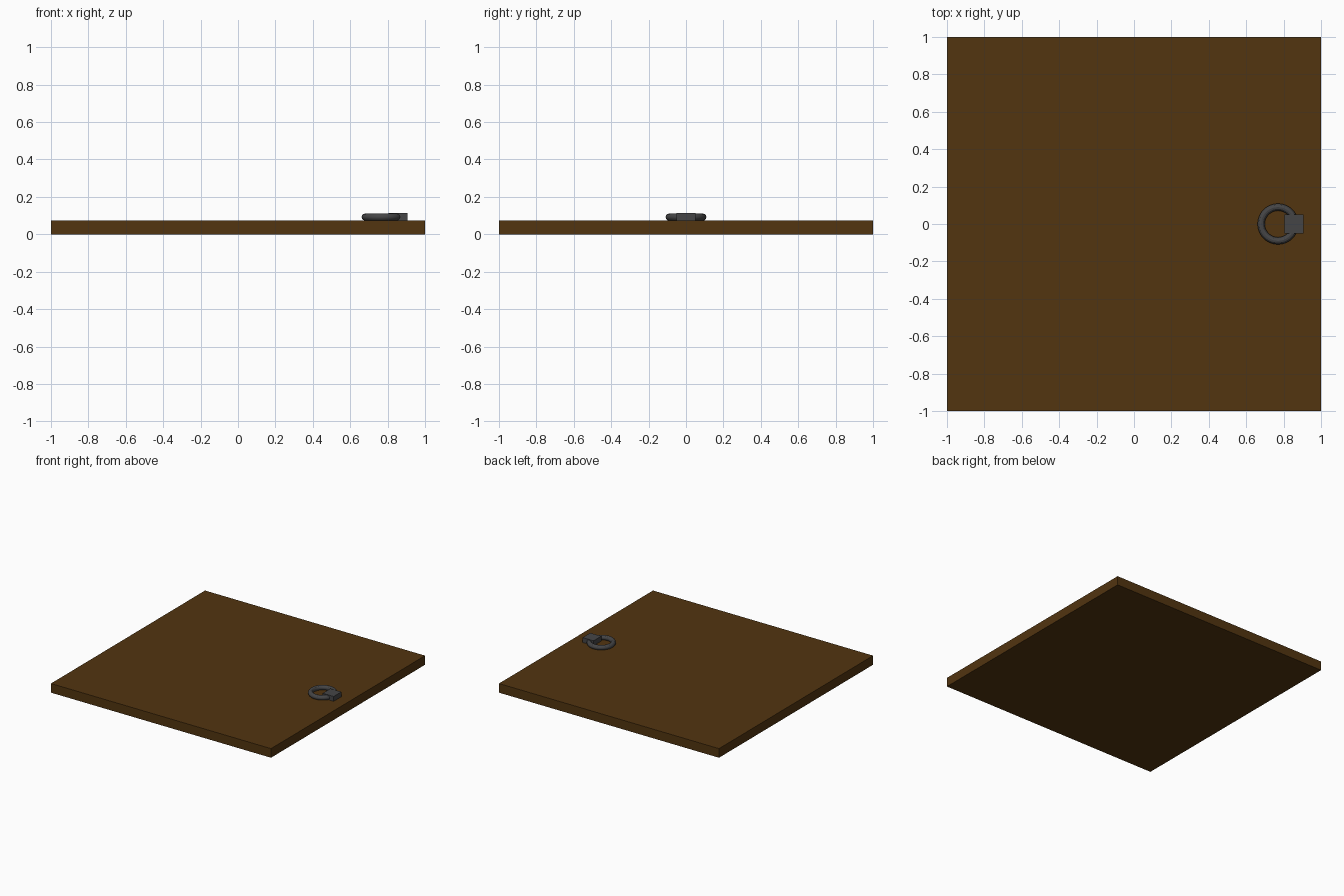
import bpy

if "Cube" in bpy.data.objects:
    bpy.data.objects.remove(bpy.data.objects["Cube"])

def material(name, rgb):
    m = bpy.data.materials.new(name)
    m.diffuse_color = (*rgb, 1)
    m.use_nodes = True
    m.node_tree.nodes["Principled BSDF"].inputs["Base Color"].default_value = m.diffuse_color
    return m

wood = material("dark_wood", (0.085, 0.035, 0.005))
iron = material("dark_iron", (0.06, 0.06, 0.062))

def box(name, lo, hi, mat):
    c = [(a + b) / 2 for a, b in zip(lo, hi)]
    bpy.ops.mesh.primitive_cube_add(size=1, location=c)
    o = bpy.context.object
    o.name = name
    o.scale = [b - a for a, b in zip(lo, hi)]
    bpy.ops.object.transform_apply(location=False, rotation=False, scale=True)
    o.data.materials.append(mat)
    return o

# Hatch panel
box("hatch_panel", (-1, -1, 0), (1, 1, 0.075), wood)

# Pull ring lying on the panel
bpy.ops.mesh.primitive_torus_add(major_radius=0.09, minor_radius=0.019,
                                 major_segments=48, minor_segments=12,
                                 location=(0.77, 0, 0.092))
ring = bpy.context.object
ring.name = "pull_ring"
ring.data.materials.append(iron)
bpy.ops.object.shade_smooth_by_angle()

# Bracket holding the ring
box("ring_bracket", (0.805, -0.05, 0.075), (0.905, 0.05, 0.115), iron)
